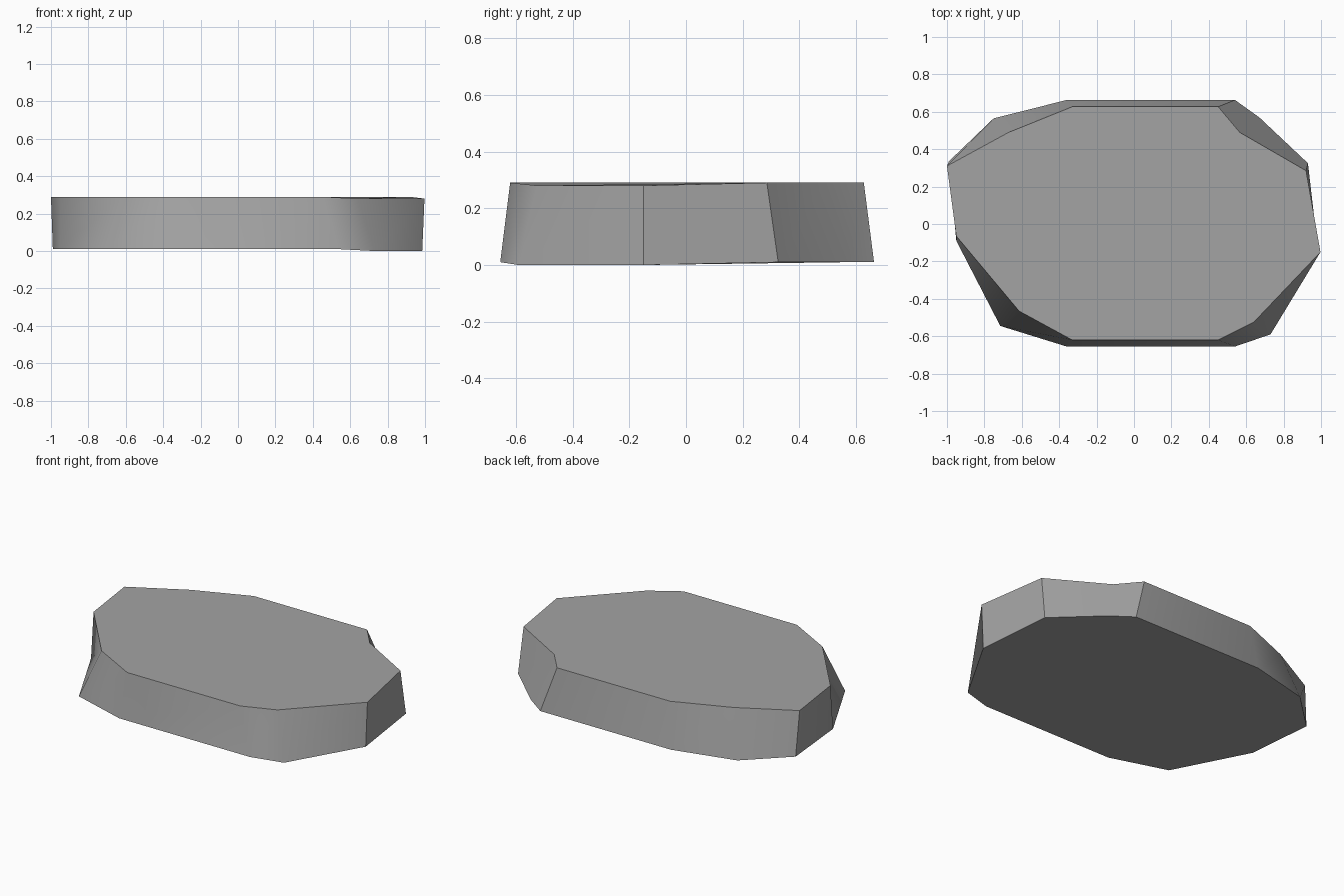
import bpy, bmesh, math

cube = bpy.data.objects.get("Cube")
if cube:
    bpy.data.objects.remove(cube, do_unlink=True)

# One flat grey stone
stone = bpy.data.materials.new("stone_grey")
stone.use_nodes = True
GREY = (0.37, 0.37, 0.37, 1)
stone.diffuse_color = GREY
stone.node_tree.nodes["Principled BSDF"].inputs["Base Color"].default_value = GREY

# Irregular outlines, clockwise from the back; both have matching corners
TOP = [(-.33, .627), (.45, .627), (.565, .49), (.92, .285), (.997, -.15), (.64, -.525),
       (.45, -.62), (-.33, -.62), (-.615, -.465), (-.95, -.065), (-1, .31), (-.67, .49)]
BASE = [(-.36, .663), (.54, .663), (.67, .57), (.93, .325), (.985, -.15), (.73, -.59),
        (.54, -.655), (-.36, -.655), (-.715, -.545), (-.95, -.09), (-.99, .335), (-.75, .565)]
WORN = (4, 5)  # corners that sit slightly lower


def ring(bm, outline, z, drop):
    return [bm.verts.new((x, y, z - (drop if i in WORN else 0)))
            for i, (x, y) in enumerate(outline)]


bm = bmesh.new()
top = ring(bm, TOP, .29, .01)
base = ring(bm, BASE, .01, .01)
bm.faces.new(top)
bm.faces.new(base[::-1])
for i in range(len(top)):
    j = (i + 1) % len(top)
    bm.faces.new((top[i], base[i], base[j], top[j]))
bmesh.ops.recalc_face_normals(bm, faces=bm.faces)

mesh = bpy.data.meshes.new("stone_slab")
bm.to_mesh(mesh)
bm.free()
mesh.materials.append(stone)
slab = bpy.data.objects.new("stone_slab", mesh)
bpy.context.collection.objects.link(slab)

# Rounded shading on the sides, crisp rims
bpy.context.view_layer.objects.active = slab
slab.select_set(True)
bpy.ops.object.shade_smooth_by_angle(angle=math.radians(40))
